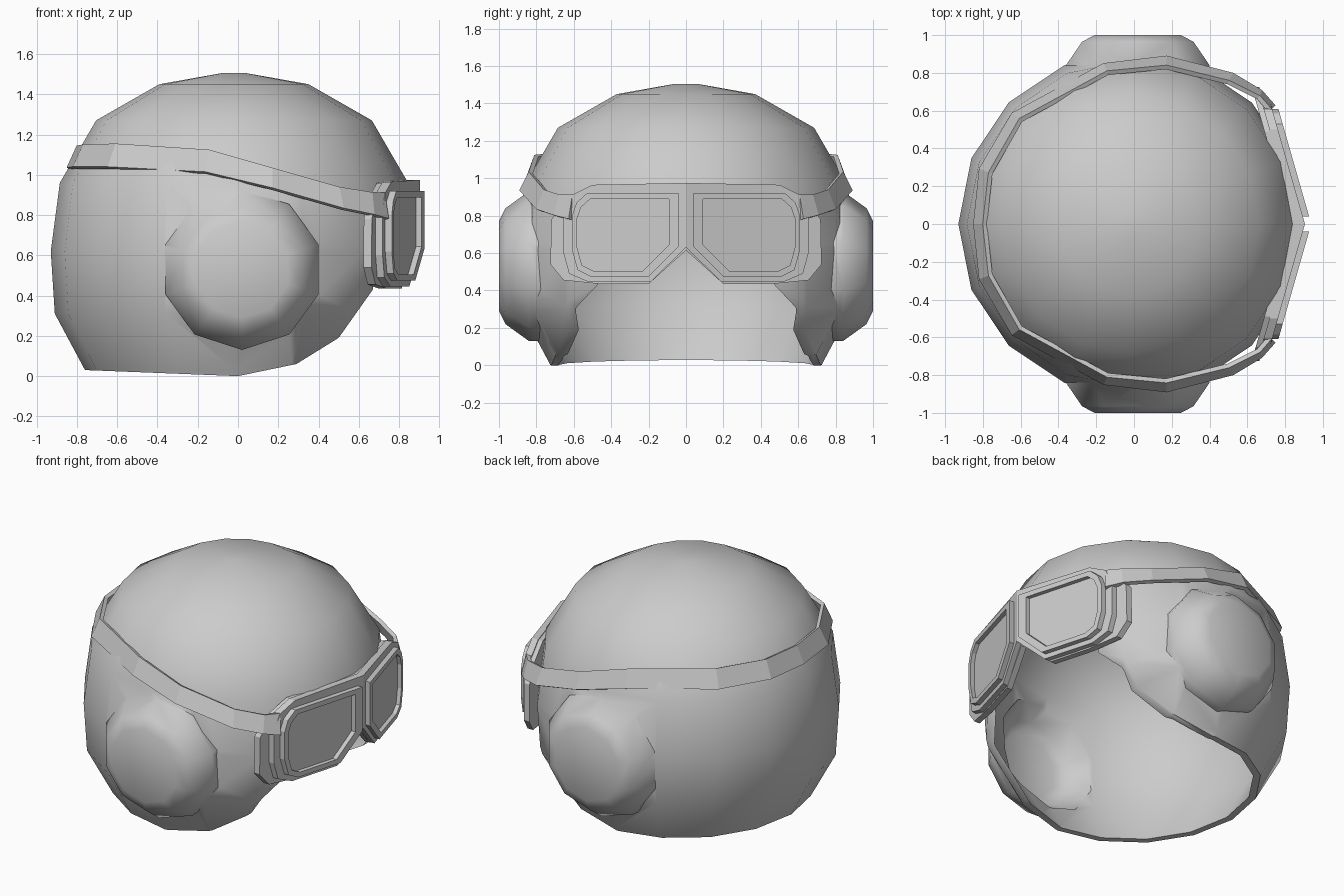
import bpy, bmesh
from math import sin, cos, pi

if "Cube" in bpy.data.objects:
    bpy.data.objects.remove(bpy.data.objects["Cube"])


def loft(name, loops, closed=True, caps=True):
    """Skin a series of equal-length point loops."""
    bm = bmesh.new()
    rows = [[bm.verts.new(p) for p in lp] for lp in loops]
    n = len(rows[0])
    for a, b in zip(rows, rows[1:]):
        for i in range(n if closed else n - 1):
            j = (i + 1) % n
            bm.faces.new((a[i], a[j], b[j], b[i]))
    if caps:
        bm.faces.new(rows[0])
        bm.faces.new(rows[-1])
    bmesh.ops.recalc_face_normals(bm, faces=bm.faces)
    me = bpy.data.meshes.new(name)
    bm.to_mesh(me)
    bm.free()
    ob = bpy.data.objects.new(name, me)
    bpy.context.collection.objects.link(ob)
    return ob


def activate(ob):
    bpy.ops.object.select_all(action='DESELECT')
    ob.select_set(True)
    bpy.context.view_layer.objects.active = ob


def boolean(ob, other, op):
    m = ob.modifiers.new("bool", 'BOOLEAN')
    m.operation, m.object, m.solver = op, other, 'EXACT'
    activate(ob)
    bpy.ops.object.modifier_apply(modifier=m.name)
    bpy.data.objects.remove(other)


def smooth(ob, deg):
    activate(ob)
    bpy.ops.object.shade_smooth_by_angle(angle=deg * pi / 180)


def mirror_y(ob):
    m = ob.modifiers.new("mirror", 'MIRROR')
    m.use_axis = (False, True, False)
    m.use_clip = True


# Helmet volume with ear cups, shrunk by t
def helmet_volume(name, t):
    prof = [(0.74, 0.03), (0.89, 0.31), (0.91, 0.62), (0.865, 0.96),
            (0.685, 1.27), (0.37, 1.45), (0.06 + t, 1.505)]
    prof = [(0.70 , -0.05 - t)] + prof
    rings = [[(-0.02 + (r - t) * cos(2 * pi * i / 16), (r - t) * sin(2 * pi * i / 16),
               z - t * max(0, (z - 0.6) / 0.9)) for i in range(16)] for r, z in prof]
    dome = loft(name, rings)
    for s in (1, -1):
        cup = [(0.40, 0.70 + t * .5), (0.40, 0.84), (0.31, 0.965), (0.24, 1.0)]
        loops = [[(0.02 + (r - t * .7) * cos(2 * pi * (i + .5) / 10), s * (y - t),
                   0.53 + (r - t * .7) * sin(2 * pi * (i + .5) / 10)) for i in range(10)]
                 for r, y in cup]
        boolean(dome, loft("ear_cup", loops), 'UNION')
    return dome


# Shell: hollowed, then face and neck opening cut from the side
shell = helmet_volume("helmet_shell", 0)
boolean(shell, helmet_volume("hollow", 0.045), 'DIFFERENCE')
cut = [(1.3, 0.88), (0.75, 0.88), (0.70, 0.65), (0.67, 0.43), (0.50, 0.19), (0.29, 0.06),
       (0.0, 0.0), (-0.76, 0.03), (-1.3, 0.03), (-1.3, -0.6), (1.3, -0.6)]
boolean(shell, loft("opening", [[(x, y, z) for x, z in cut] for y in (-1.5, 1.5)]), 'DIFFERENCE')
smooth(shell, 50)

# Goggle strap around the back of the shell
low = [(-0.84, 0, 1.03), (-0.81, 0.29, 1.035), (-0.64, 0.58, 1.035), (-0.16, 0.84, 1.01),
       (0.17, 0.88, 0.93), (0.52, 0.79, 0.83), (0.67, 0.70, 0.80), (0.74, 0.62, 0.78)]
high = [(-0.79, 0, 1.14), (-0.76, 0.27, 1.145), (-0.60, 0.55, 1.15), (-0.14, 0.80, 1.12),
        (0.17, 0.83, 1.03), (0.50, 0.75, 0.935), (0.66, 0.67, 0.91), (0.72, 0.60, 0.91)]
strap = loft("goggle_strap", [low, high], closed=False, caps=False)
mirror_y(strap)
sol = strap.modifiers.new("thickness", 'SOLIDIFY')
sol.thickness, sol.offset = 0.025, 0


# Goggle parts lie on a plane swept back on each side
def swept(outline, x, sy=1, sz=1):
    cy = sum(p[0] for p in outline) / len(outline)
    cz = sum(p[1] for p in outline) / len(outline)
    pts = [(cy + (y - cy) * sy, cz + (z - cz) * sz) for y, z in outline]
    return [(x - 0.285 * y, y, z) for y, z in pts]


# Goggle frame: padded flange and front plate
flange = [(0, 0.97), (0.49, 0.96), (0.65, 0.88), (0.72, 0.78), (0.725, 0.54),
          (0.655, 0.455), (0.46, 0.435), (0.20, 0.435), (0, 0.615)]
plate = [(0, 0.975), (0.50, 0.965), (0.61, 0.91), (0.655, 0.81), (0.655, 0.60),
         (0.625, 0.49), (0.52, 0.445), (0.19, 0.445), (0, 0.63)]
mirror_y(loft("goggle_flange", [swept(flange, x) for x in (0.83, 0.87)]))
mirror_y(loft("goggle_plate", [swept(plate, x) for x in (0.86, 0.905)]))

# Eyepiece rims with recessed lenses
eye = [(0.04, 0.92), (0.53, 0.92), (0.585, 0.87), (0.61, 0.80), (0.61, 0.62),
       (0.58, 0.51), (0.51, 0.475), (0.20, 0.475), (0.04, 0.635)]
k = (0.86, 0.86)
rim = [swept(eye, 0.895), swept(eye, 0.938), swept(eye, 0.938, *k), swept(eye, 0.908, *k)]
mirror_y(loft("goggle_rim", rim, caps=False))
mirror_y(loft("goggle_lens", [swept(eye, 0.900, *k), swept(eye, 0.910, *k)]))
